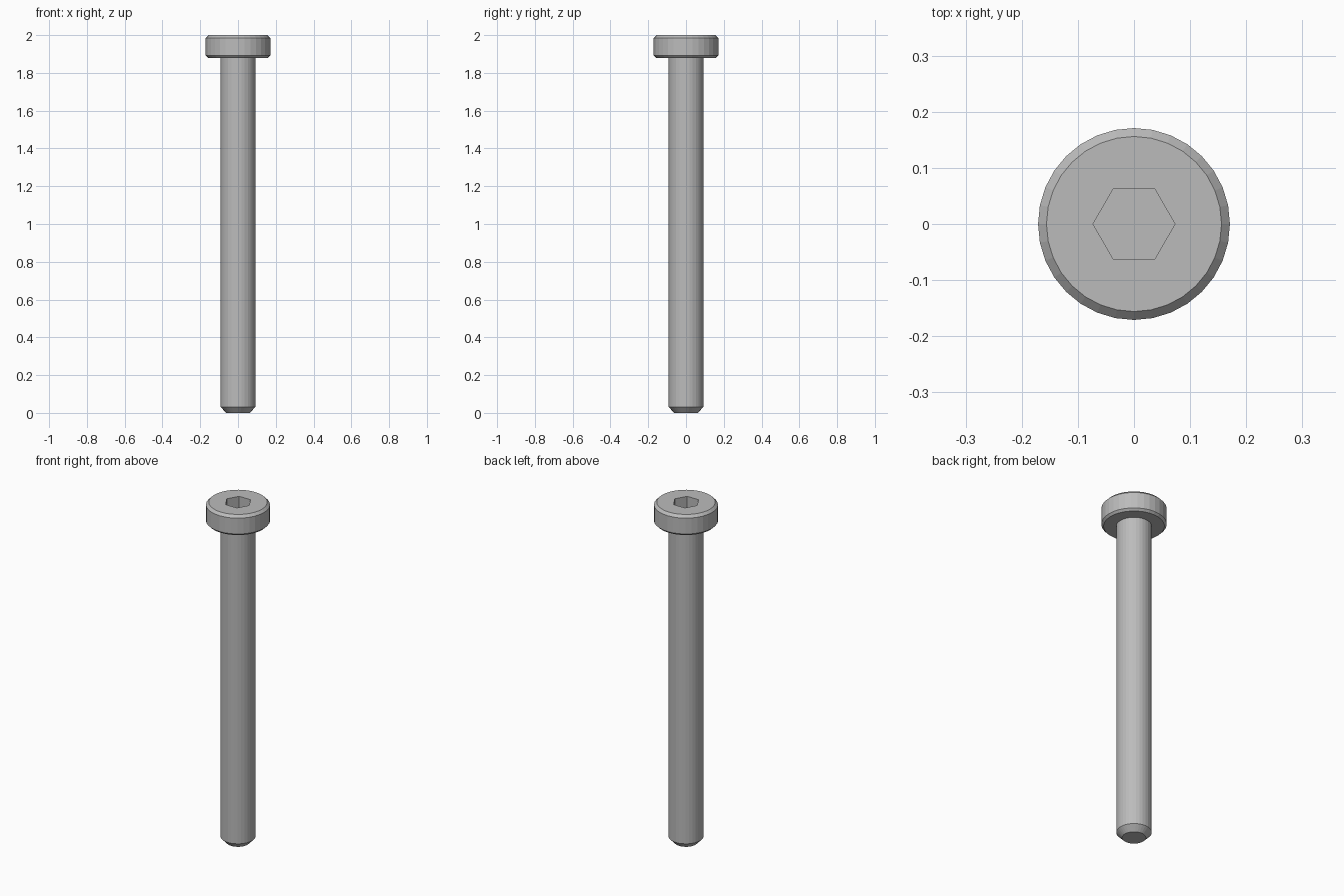
import bpy
import bmesh
from math import cos, sin, tau

if "Cube" in bpy.data.objects:
    bpy.data.objects.remove(bpy.data.objects["Cube"])

# Single plain metal colour
steel = bpy.data.materials.new("steel grey")
steel.use_nodes = True
color = (0.5, 0.5, 0.5, 1)
steel.diffuse_color = color
steel.node_tree.nodes["Principled BSDF"].inputs["Base Color"].default_value = color


def turned_part(name, profile, sides):
    """Closed solid of revolution from (radius, height) pairs, bottom to top."""
    bm = bmesh.new()
    rings = [[bm.verts.new((r * cos(tau * i / sides), r * sin(tau * i / sides), z))
              for i in range(sides)] for r, z in profile]
    for low, high in zip(rings, rings[1:]):
        for i in range(sides):
            j = (i + 1) % sides
            bm.faces.new((low[i], low[j], high[j], high[i]))
    bm.faces.new(rings[0][::-1])
    bm.faces.new(rings[-1])
    mesh = bpy.data.meshes.new(name)
    bm.to_mesh(mesh)
    bm.free()
    mesh.materials.append(steel)
    obj = bpy.data.objects.new(name, mesh)
    bpy.context.collection.objects.link(obj)
    return obj


# Shaft with chamfered tip, meeting the underside of the head
shaft = turned_part("shaft", [(0.062, 0), (0.093, 0.032), (0.093, 1.885)], 32)

# Flat cylindrical head, chamfered on both rims
head = turned_part("head", [(0.159, 1.88), (0.171, 1.892), (0.171, 1.985), (0.156, 2)], 32)

# Hexagonal drive socket cut into the head
cutter = turned_part("socket_cutter", [(0.073, 1.935), (0.073, 2.05)], 6)
cutter.hide_render = True
cutter.hide_set(True)
cut = head.modifiers.new("socket", "BOOLEAN")
cut.operation = "DIFFERENCE"
cut.solver = "EXACT"
cut.object = cutter

# Bake the cut and drop the helper
bpy.context.view_layer.objects.active = head
bpy.ops.object.modifier_apply(modifier=cut.name)
bpy.data.objects.remove(cutter)
